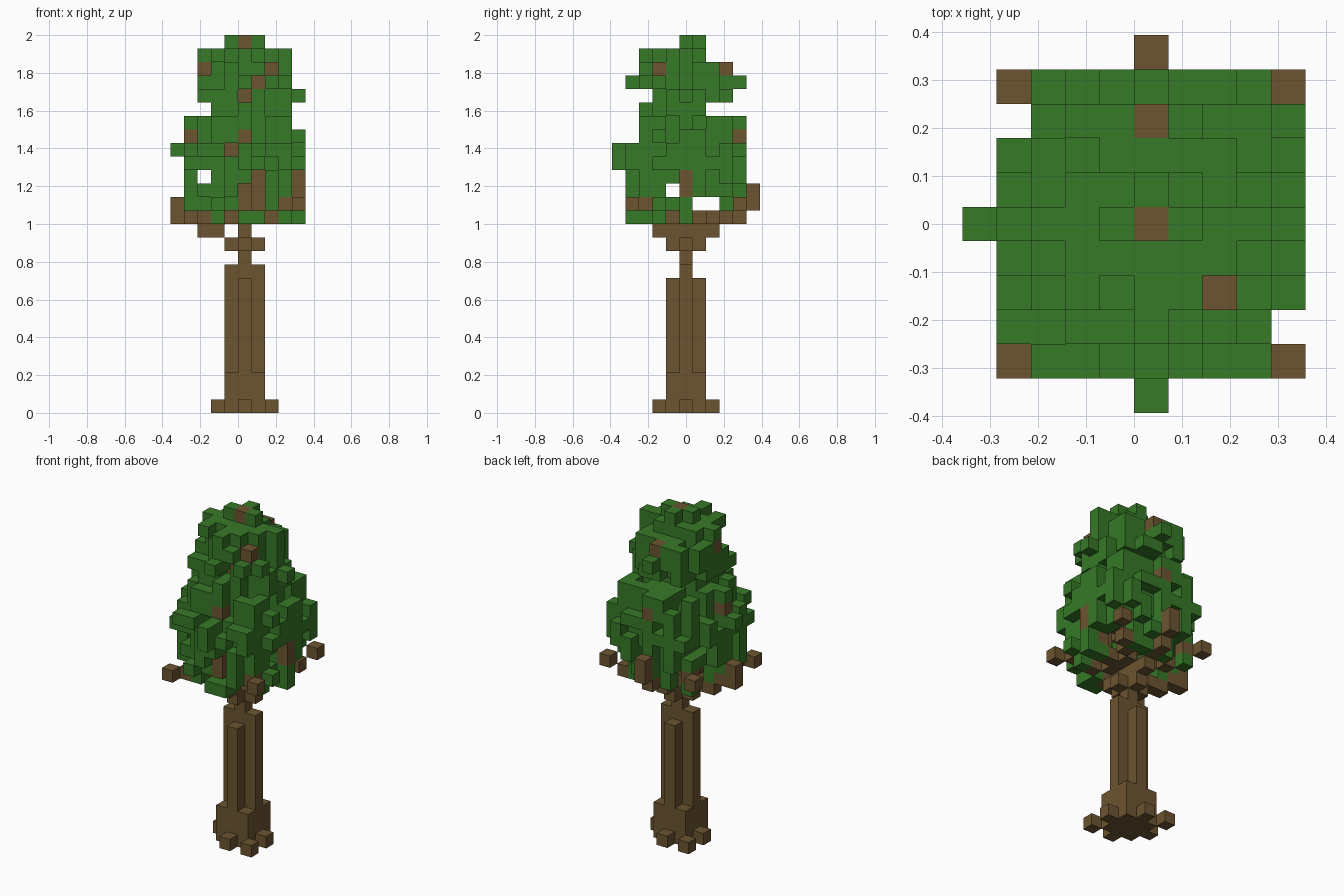
import bpy, bmesh, random
from mathutils import Vector

old = bpy.data.objects.get("Cube")
if old:
    bpy.data.objects.remove(old, do_unlink=True)

V = 2 / 28  # block size
rng = random.Random(7)


def material(name, colour):
    m = bpy.data.materials.new(name)
    m.use_nodes = True
    m.diffuse_color = (*colour, 1)
    m.node_tree.nodes["Principled BSDF"].inputs["Base Color"].default_value = (*colour, 1)
    return m


bark = material("bark_brown", (0.150, 0.090, 0.030))
leaf = material("leaf_green", (0.038, 0.192, 0.021))


def column(x, y, low, high):
    return {(x, y, z) for z in range(low, high + 1)}


def path(*points):
    """Blocks stepping in straight lines between points."""
    cells = set()
    for a, b in zip(points, points[1:]):
        a, b = Vector(a), Vector(b)
        n = max(1, int(max(abs(c) for c in b - a)))
        cells |= {tuple(round(c) for c in a.lerp(b, i / n)) for i in range(n + 1)}
    return cells


SIDES = [(1, 0), (-1, 0), (0, 1), (0, -1)]

# Trunk: square foot, ribbed shaft and a core running to the crown tip
trunk = column(0, 0, 0, 27)
for x in (-1, 0, 1):
    for y in (-1, 0, 1):
        trunk |= column(x, y, 0, 2)
for x, y in SIDES:
    trunk |= column(x, y, 3, 10 if x else 9)
    trunk |= {(x, y, 12), (x, y, 17)}

# Roots
roots = {(2 * x, 2 * y, 0) for x, y in SIDES} | {(2, -2, 0), (-2, 2, 0)}

# Branches spreading under the crown
branches = path((-2, 0, 13), (-3, 0, 13), (-4, 0, 14), (-5, 0, 14), (-5, 0, 15))
branches |= path((0, 1, 13), (0, 2, 13), (0, 4, 14), (0, 5, 15), (0, 5, 16))
branches |= path((0, -1, 13), (0, -2, 13), (0, -3, 14), (0, -3, 16))
branches |= path((1, 0, 14), (2, 0, 14), (4, 0, 16), (4, 0, 17))
branches |= path((-1, -1, 14), (-2, -2, 14), (-4, -4, 14))
branches |= path((1, 1, 14), (2, 2, 14), (4, 4, 15))
branches |= path((1, -1, 14), (2, -2, 14), (3, -3, 15), (4, -4, 15))
branches |= path((-1, 1, 14), (-2, 2, 14), (-3, 3, 15), (-4, 4, 15))
branches |= column(1, -2, 15, 17)
# Upper branches reaching out of the crown
branches |= path((0, -1, 23), (1, -2, 24), (2, -2, 25))
for x, y in SIDES:
    if x < 1:
        branches |= path((x, y, 19), (3 * x, 3 * y, 20))
branches |= {(-4, 0, 20), (0, 4, 20), (-3, 0, 25), (0, 3, 25)}

# Crown layers from the bottom: x range, y range, squared radius
layers = [
    (-4, 4, -4, 4, 18), (-4, 4, -4, 4, 20), (-4, 4, -4, 4, 22), (-4, 4, -4, 4, 25),
    (-4, 4, -4, 4, 25), (-4, 4, -4, 4, 25), (-4, 4, -3, 4, 20), (-4, 3, -3, 4, 18),
    (-2, 3, -3, 1, 13), (-3, 3, -3, 3, 13), (-3, 3, -3, 3, 13), (-3, 3, -3, 3, 13),
    (-3, 3, -3, 1, 9),
]
leaves = set()
gaps, shelf = {}, {}
for k, (x0, x1, y0, y1, r2) in enumerate(layers):
    z = 14 + k
    for x in range(x0, x1 + 1):
        for y in range(y0, y1 + 1):
            d = x * x + y * y
            if d > r2 or (x, y) in ((-4, 3), (4, -3)):
                continue
            if (z < 17 and d < 9) or (z == 17 and d < 5):   # hollow underside
                continue
            gap = gaps.setdefault((x, y, z // 2), rng.random())
            kept = shelf.setdefault((x, y), 18 if x == -1 else rng.choice((18, 19)))
            loose = 0.5 if d > 0.65 * r2 else 0.25
            if d > 0.4 * r2 and x and y and z != kept and gap < loose:
                continue
            leaves.add((x, y, z))

# See-through gaps in the crown
leaves = {(x, y, z) for x, y, z in leaves
          if (x, z) not in ((-3, 17), (-1, 19)) and (y, z) not in ((-1, 14), (-1, 16), (1, 15))}

# Openings in the leaves where twig ends show: front, right side, top
FRONT, RIGHT, TOP = (0, -1, 0), (1, 0, 0), (0, 0, 1)
openings = {
    FRONT: [(-3, 0, 25), (2, -2, 25), (1, -2, 24), (0, -1, 23), (-4, 0, 20), (0, -3, 20),
            (1, -2, 17), (1, -2, 16), (1, -2, 15), (0, -3, 16), (0, -3, 15), (4, 0, 17),
            (4, 0, 16), (3, -3, 15), (-1, -1, 14), (2, -2, 14)],
    RIGHT: [(2, -2, 25), (0, 3, 25), (0, 4, 20), (3, -3, 15), (3, 3, 15), (2, 2, 14), (0, 4, 14)],
    TOP: [(2, -2, 25), (0, 3, 25)],
}
for step, ends in openings.items():
    for end in ends:
        leaves -= {tuple(e + s * i for e, s in zip(end, step)) for i in range(1, 9)}

# Outlying leaf blocks and the crown tip
leaves |= {(-5, 0, 19), (0, -5, 18), (0, -5, 19), (4, 0, 23), (0, -4, 24), (0, 4, 24),
           (-4, 0, 21), (0, 4, 21), (-2, 4, 16), (-1, 0, 27), (1, 0, 27), (0, 1, 27)}
branches -= trunk
leaves -= trunk | branches
filled = trunk | roots | branches | leaves


def build(name, cells, mat):
    """Make a mesh of the exposed block faces."""
    bm = bmesh.new()
    for cell in sorted(cells):
        c = Vector(cell)
        for axis in range(3):
            for s in (-1, 1):
                n = Vector((0, 0, 0))
                n[axis] = s
                if tuple(int(q) for q in c + n) in filled:
                    continue
                u, w = Vector((0, 0, 0)), Vector((0, 0, 0))
                u[(axis + 1) % 3] = s
                w[(axis + 2) % 3] = 1
                mid = c + n / 2 + Vector((0.5, 0, 0.5))
                corners = [mid + (a * u + b * w) / 2 for a, b in ((-1, -1), (1, -1), (1, 1), (-1, 1))]
                bm.faces.new([bm.verts.new(p * V) for p in corners])
    bmesh.ops.remove_doubles(bm, verts=bm.verts, dist=V / 100)
    mesh = bpy.data.meshes.new(name)
    bm.to_mesh(mesh)
    bm.free()
    mesh.materials.append(mat)
    bpy.context.scene.collection.objects.link(bpy.data.objects.new(name, mesh))


build("trunk", trunk, bark)
build("roots", roots, bark)
build("branches", branches, bark)
build("leaves", leaves, leaf)
